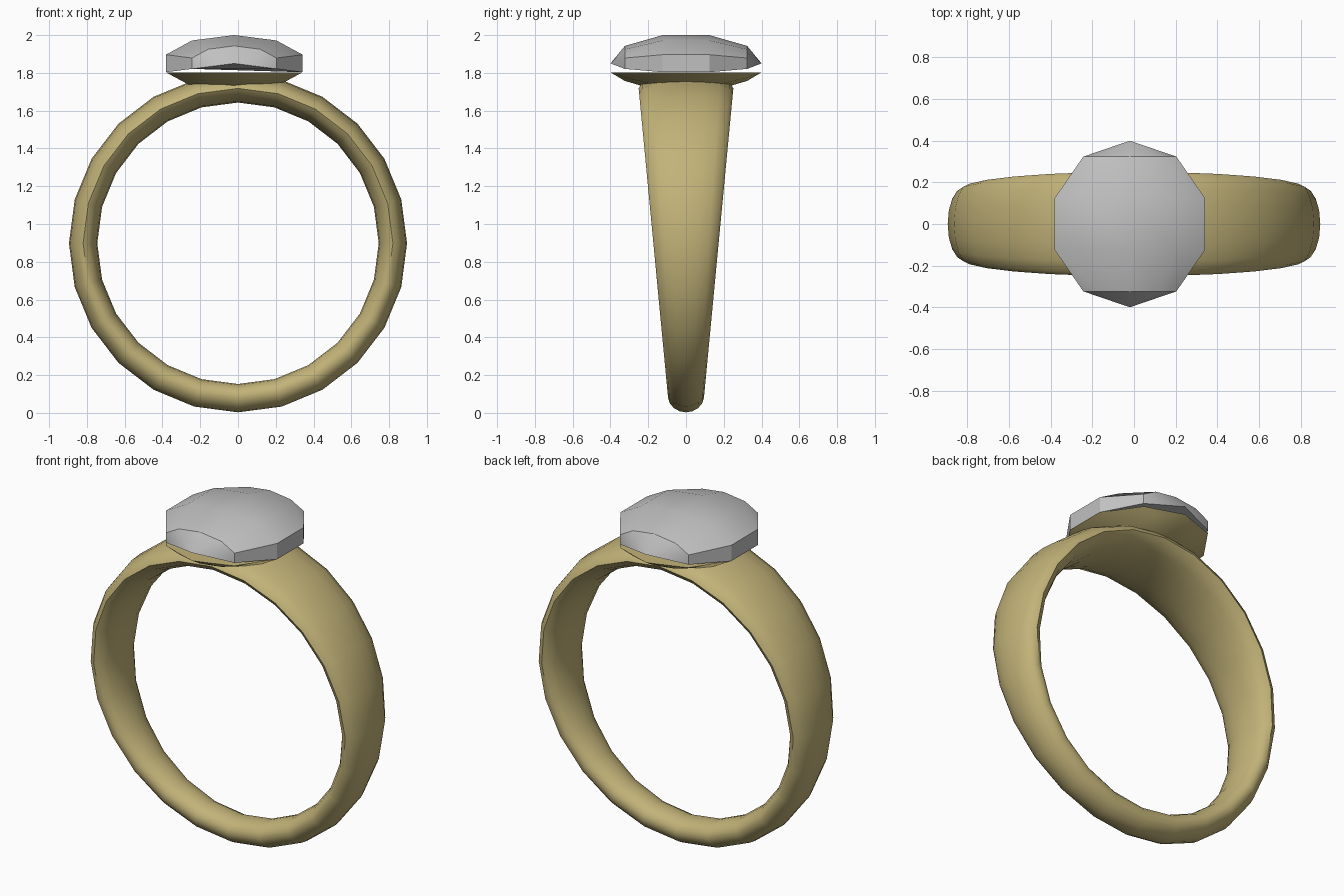
import bpy, bmesh, math
from mathutils import Matrix

old = bpy.data.objects.get("Cube")
if old:
    bpy.data.objects.remove(old, do_unlink=True)


def material(name, color):
    m = bpy.data.materials.new(name)
    m.use_nodes = True
    m.diffuse_color = color
    m.node_tree.nodes["Principled BSDF"].inputs["Base Color"].default_value = color
    return m


gold = material("gold", (0.54, 0.45, 0.19, 1))
silver = material("pale_gem", (0.53, 0.53, 0.53, 1))


def shade(ob, angle):
    bpy.ops.object.select_all(action='DESELECT')
    ob.select_set(True)
    bpy.context.view_layer.objects.active = ob
    bpy.ops.object.shade_smooth_by_angle(angle=math.radians(angle))


# Band: an upright torus that widens steadily towards the top
MAJOR, MINOR = 0.82, 0.075
bpy.ops.mesh.primitive_torus_add(major_segments=24, minor_segments=16,
                                 major_radius=MAJOR, minor_radius=MINOR)
band = bpy.context.object
band.name = "band"
band.data.transform(Matrix.Translation((0, 0, MAJOR + MINOR + 0.003))
                    @ Matrix.Rotation(math.pi / 2, 4, 'X'))
for v in band.data.vertices:
    half_width = 0.095 + (v.co.z - 0.08) * 0.095
    v.co.y *= half_width / MINOR
band.data.materials.append(gold)
shade(band, 45)

# Stone and its setting: upper and lower parts of one squashed, faceted sphere
STONE_X, STONE_Z = -0.02, 1.85
RADIUS, HEIGHT, RIM = 0.4, 0.158, 1.803


def stone_part(name, keep, mat, rim=None):
    bm = bmesh.new()
    bmesh.ops.create_uvsphere(bm, u_segments=10, v_segments=5, radius=1)
    bmesh.ops.rotate(bm, verts=bm.verts, matrix=Matrix.Rotation(math.pi / 2, 3, 'X'))

    def is_pole(v):
        return abs(v.co.y) > 0.99

    def elevation(v):
        return math.degrees(math.atan2(v.co.z, abs(v.co.x)))

    drop = [v for v in bm.verts if not is_pole(v) and not keep(elevation(v))]
    flat = [v for v in bm.verts if is_pole(v) or abs(elevation(v) + 18) < 2]
    flat = [v for v in flat if v not in drop]
    for v in bm.verts:
        v.co = (STONE_X + v.co.x * RADIUS, v.co.y * RADIUS, STONE_Z + v.co.z * HEIGHT)
    if rim:
        for v in flat:
            v.co.z = rim
    bmesh.ops.delete(bm, geom=drop, context='VERTS')
    bmesh.ops.holes_fill(bm, edges=bm.edges, sides=0)
    bmesh.ops.recalc_face_normals(bm, faces=bm.faces)
    me = bpy.data.meshes.new(name)
    bm.to_mesh(me)
    bm.free()
    me.materials.append(mat)
    ob = bpy.data.objects.new(name, me)
    bpy.context.collection.objects.link(ob)
    shade(ob, 32)
    return ob


stone_part("gemstone", lambda a: a > -30, silver)
stone_part("setting", lambda a: a < -10, gold, RIM)
